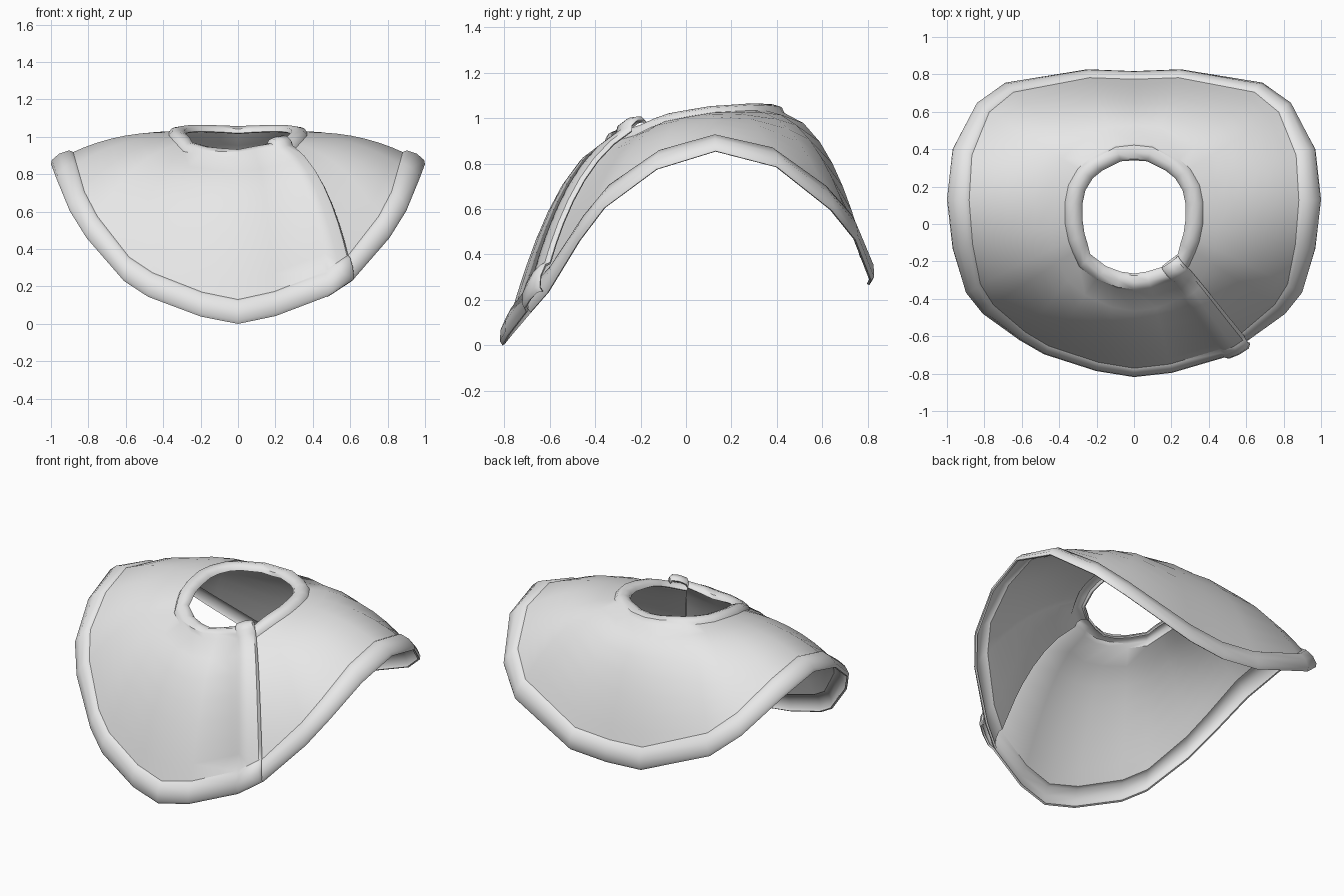
import bpy
from mathutils import Vector

if "Cube" in bpy.data.objects:
    bpy.data.objects.remove(bpy.data.objects["Cube"])

# Half of the cape as spokes: neck point, rim point, control fraction, control rise
HALF = [
    ((0, -.265, .905), (0, -.805, .005), .54, .05),
    ((.07, -.255, .915), (.2, -.775, .045), .55, .03),
    ((.15, -.225, .935), (.48, -.685, .15), .63, -.06),
    ((.235, -.16, .96), (.61, -.61, .235), .68, -.11),
    ((.25, -.1, .985), (.81, -.47, .465), .63, -.06),
    ((.265, -.05, 1.0), (.9, -.36, .61), .6, -.02),
    ((.275, .02, 1.01), (.97, -.13, .78), .57, .02),
    ((.275, .11, 1.025), (1.0, .13, .86), .55, .035),
    ((.26, .18, 1.03), (.97, .4, .79), .55, .04),
    ((.22, .245, 1.035), (.84, .64, .6), .57, .05),
    ((.17, .285, 1.035), (.69, .745, .47), .58, .06),
    ((.07, .335, 1.03), (.25, .815, .29), .6, .08),
    ((0, .34, 1.025), (0, .805, .27), .6, .085),
]


def spoke(index, flip=1):
    n, r, f, dz = HALF[index]
    return (Vector((n[0] * flip, n[1], n[2])),
            Vector((r[0] * flip, r[1], r[2])), f, dz)


def blend(a, b, t):
    return tuple(p + (q - p) * t for p, q in zip(a, b))


# Distance along a spoke and outward bump, for the collar band and the hem band
COLLAR = [(0, 0), (.012, .02), (.045, .03), (.08, .022), (.095, 0)]
BODY = [.15, .3, .45, .6, .75, .88]
HEM = [(.135, 0), (.12, .018), (.065, .026), (.015, .016), (0, 0)]


def spoke_points(s):
    """Points along a curved spoke, spaced by arc length."""
    n, r, f, dz = s
    c = n.lerp(r, f)
    c.z = n.z + dz
    fine = [n * (1 - t) ** 2 + c * 2 * t * (1 - t) + r * t * t
            for t in (k / 60 for k in range(61))]
    lengths = [0]
    for a, b in zip(fine, fine[1:]):
        lengths.append(lengths[-1] + (b - a).length)
    total = lengths[-1]
    start, end = COLLAR[-1][0], total - HEM[0][0]
    stops = ([d for d, _ in COLLAR] + [start + (end - start) * k for k in BODY]
             + [total - d for d, _ in HEM])
    points = []
    for d in stops:
        k = 0
        while k < 59 and lengths[k + 1] < d:
            k += 1
        t = (d - lengths[k]) / (lengths[k + 1] - lengths[k])
        points.append(fine[k].lerp(fine[k + 1], t))
    return points


BUMPS = [b for _, b in COLLAR] + [0] * len(BODY) + [b for _, b in HEM]

# Walk round from the hidden under edge to the overlapping front edge
ring = [(spoke(i), 0) for i in range(2, 13)]
ring += [(spoke(i, -1), 0) for i in range(11, 0, -1)]
ring += [(spoke(0), .002), (spoke(1), .01), (spoke(2), .018)]
# Raised band along the overlapping edge
for t, lift in [(.1, .036), (.5, .045), (.9, .042), (1.0, .024)]:
    ring.append((blend(spoke(2), spoke(3), t), lift))

grid = [spoke_points(s) for s, _ in ring]
rows, cols = len(grid), len(grid[0])
verts = []
for i in range(rows):
    for j in range(cols):
        around = grid[min(i + 1, rows - 1)][j] - grid[max(i - 1, 0)][j]
        outward = grid[i][min(j + 1, cols - 1)] - grid[i][max(j - 1, 0)]
        normal = outward.cross(around).normalized()
        verts.append(grid[i][j] + normal * (BUMPS[j] + ring[i][1]))
faces = [(i * cols + j, i * cols + j + 1, (i + 1) * cols + j + 1, (i + 1) * cols + j)
         for i in range(rows - 1) for j in range(cols - 1)]

mesh = bpy.data.meshes.new("cape")
mesh.from_pydata(verts, [], faces)
cape = bpy.data.objects.new("cape", mesh)
bpy.context.collection.objects.link(cape)

# Cloth colour
cloth = bpy.data.materials.new("light grey cloth")
cloth.diffuse_color = (.8, .8, .8, 1)
cloth.use_nodes = True
cloth.node_tree.nodes["Principled BSDF"].inputs["Base Color"].default_value = cloth.diffuse_color
mesh.materials.append(cloth)

# Cloth thickness, kept on the inside
thick = cape.modifiers.new("thickness", 'SOLIDIFY')
thick.thickness = .012
thick.offset = -1

bpy.context.view_layer.objects.active = cape
cape.select_set(True)
bpy.ops.object.modifier_apply(modifier=thick.name)
low = min(v.co.z for v in mesh.vertices)
for v in mesh.vertices:
    v.co.z -= low
bpy.ops.object.shade_smooth_by_angle(angle=.8)
